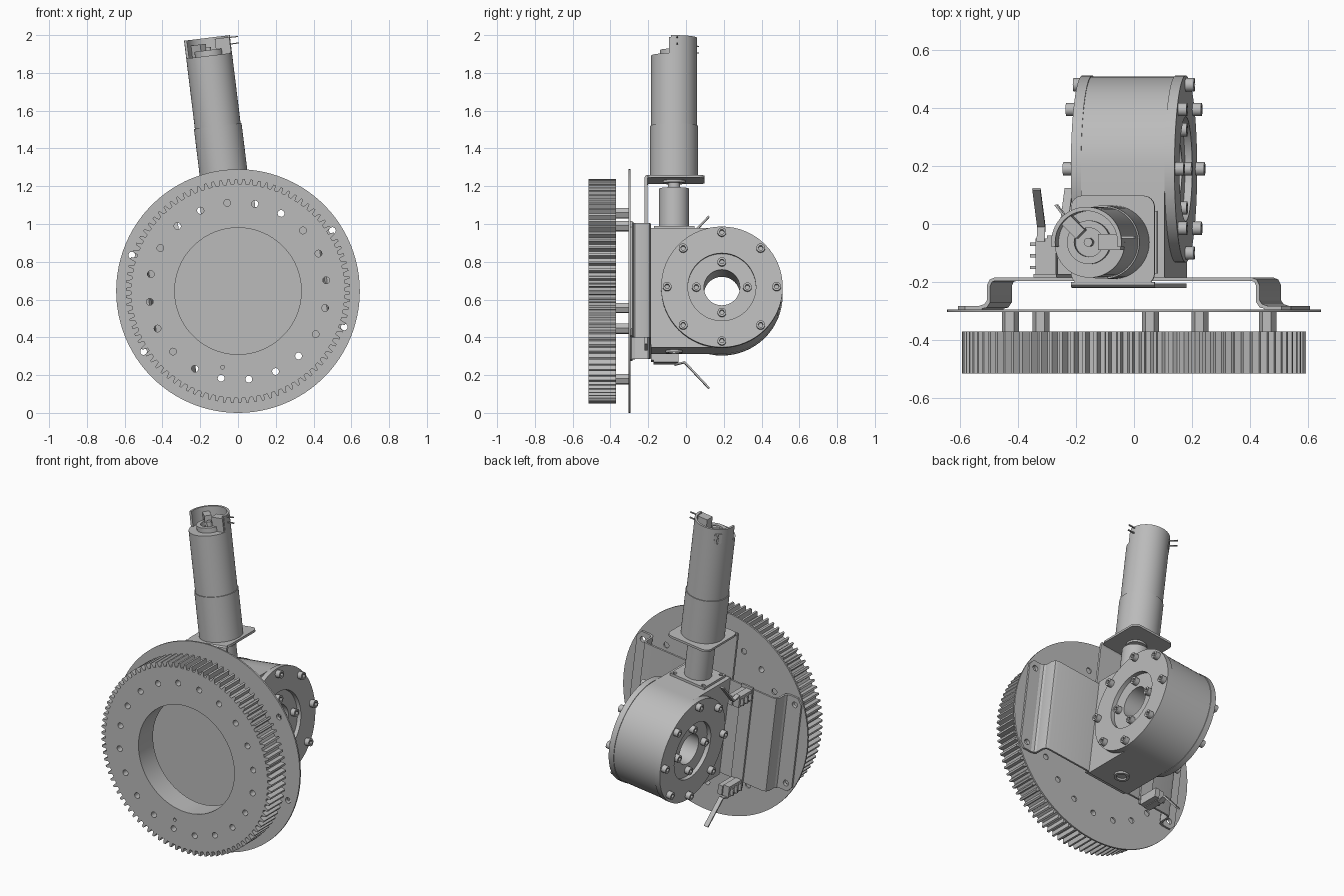
import bpy, bmesh, math
from math import pi, cos, sin, radians
from mathutils import Matrix

if "Cube" in bpy.data.objects:
    bpy.data.objects.remove(bpy.data.objects["Cube"])

grey = bpy.data.materials.new("machined_grey")
grey.use_nodes = True
grey.diffuse_color = (0.5, 0.5, 0.5, 1)
grey.node_tree.nodes["Principled BSDF"].inputs["Base Color"].default_value = (0.5, 0.5, 0.5, 1)

# The whole assembly leans about the wheel axle
TILT = Matrix.Translation((0, 0, 0.645)) @ Matrix.Rotation(radians(-7), 4, 'Y')

# Extrusion frames: profile (p, q) swept along t
FRONT = lambda p, q, t: (p, t, q)
SIDE = lambda p, q, t: (t, p, q)
UP = lambda p, q, t: (p, q, t)


def circle(r, cx=0, cy=0, n=48):
    return [(cx + r * cos(2 * pi * i / n), cy + r * sin(2 * pi * i / n)) for i in range(n)]


def rect(x0, x1, y0, y1):
    return [(x0, y0), (x1, y0), (x1, y1), (x0, y1)]


def rounded(x0, x1, y0, y1, r, n=6):
    pts = []
    for k, (x, y) in enumerate(rect(x0 + r, x1 - r, y0 + r, y1 - r)):
        for i in range(n + 1):
            a = pi + k * pi / 2 + i * pi / 2 / n
            pts.append((x + r * cos(a), y + r * sin(a)))
    return pts


def ring(r, count, cx=0, cy=0, start=0.0):
    return [(cx + r * cos(start + 2 * pi * i / count), cy + r * sin(start + 2 * pi * i / count))
            for i in range(count)]


def prism(name, frame, loops, a, b):
    """Sweep an outline (first loop) with holes (other loops) from a to b."""
    cu = bpy.data.curves.new(name, 'CURVE')
    cu.dimensions, cu.fill_mode, cu.extrude = '2D', 'BOTH', 0.5
    for pts in loops:
        sp = cu.splines.new('POLY')
        sp.points.add(len(pts) - 1)
        for pt, (x, y) in zip(sp.points, pts):
            pt.co = (x, y, 0, 1)
        sp.use_cyclic_u = True
    tmp = bpy.data.objects.new(name + "_tmp", cu)
    me = bpy.data.meshes.new_from_object(tmp)
    bpy.data.objects.remove(tmp)
    bpy.data.curves.remove(cu)
    bm = bmesh.new()
    bm.from_mesh(me)
    for v in bm.verts:
        v.co = frame(v.co.x, v.co.y, a + (b - a) * (v.co.z + 0.5))
    bmesh.ops.remove_doubles(bm, verts=bm.verts, dist=1e-5)
    bmesh.ops.recalc_face_normals(bm, faces=bm.faces)
    bm.to_mesh(me)
    bm.free()
    me.name = name
    me.materials.clear()
    me.materials.append(grey)
    me.shade_smooth()
    me.set_sharp_from_angle(angle=radians(30))
    ob = bpy.data.objects.new(name, me)
    ob.matrix_world = TILT
    bpy.context.scene.collection.objects.link(ob)
    return ob


# Gear wheel with a wide bore and a ring of holes
TEETH = 90
teeth = []
for i in range(TEETH):
    for f, r in ((-0.3, 0.566), (-0.14, 0.594), (0.14, 0.594), (0.3, 0.566)):
        a = 2 * pi * (i + f) / TEETH
        teeth.append((r * cos(a), r * sin(a)))
holes = [circle(0.018, x, y, 16) for x, y in ring(0.47, 20)]
pin_hole = circle(0.01, -0.13, -0.39, 12)
prism("gear_wheel", FRONT, [teeth, circle(0.335, n=72), pin_hole] + holes, -0.515, -0.37)

# Backing disc and hollow hexagonal standoffs
MOUNTS = [(sx * 0.535, sz * 0.257) for sx in (-1, 1) for sz in (-1, 1)]
mount_holes = [circle(0.018, x, y, 16) for x, y in MOUNTS]
prism("backing_disc", FRONT, [circle(0.645, n=96)] + holes + mount_holes, -0.304, -0.294)
for x, y in ring(0.47, 5, start=radians(54)):
    prism("standoff", FRONT, [circle(0.03, x, y, 6), circle(0.018, x, y, 16)], -0.37, -0.304)

# Hat-shaped mounting bracket: folded channel and two flanges
half = [(0.5, -0.294), (0.5, -0.282), (0.482, -0.276), (0.474, -0.264),
        (0.474, -0.212), (0.464, -0.192), (0.446, -0.184)]
inner = [(0.446, -0.196), (0.456, -0.2), (0.462, -0.214), (0.462, -0.27), (0.474, -0.288)]
mirror = lambda pts: [(-x, y) for x, y in reversed(pts)]
prism("bracket_channel", UP, [half + mirror(half) + mirror(inner)[::1] + inner], -0.305, 0.305)
for s in (-1, 1):
    outline = [(s * x, y) for x, y in ((0.49, -0.305), (0.55, -0.305), (0.578, -0.27),
                                       (0.578, 0.27), (0.55, 0.305), (0.49, 0.305))]
    prism("bracket_flange", FRONT,
          [outline] + [circle(0.018, x, y, 16) for x, y in MOUNTS if x * s > 0], -0.294, -0.282)

# Gearbox housing: square at the wheel side, round at the back
CY = 0.19
arc = [(CY + 0.318 * cos(a), 0.318 * sin(a)) for a in (-pi / 2 + pi * i / 32 for i in range(33))]
prism("gearbox_housing", SIDE,
      [[(-0.184, -0.318)] + arc + [(-0.184, 0.318)], circle(0.095, CY, 0)], -0.145, 0.145)


def socket_bolt(y, z, a, b):
    prism("cap_bolt", SIDE, [circle(0.023, y, z, 20), circle(0.013, y, z, 6)], a, b)


# Side covers with recessed hubs and cap bolts
for s in (-1, 1):
    prism("side_cover", SIDE, [circle(0.322, CY, 0, 64), circle(0.18, CY, 0)], s * 0.145, s * 0.18)
    prism("bearing_hub", SIDE, [circle(0.18, CY, 0), circle(0.095, CY, 0)], s * 0.145, s * 0.155)
    for y, z in ring(0.29, 8, CY):
        socket_bolt(y, z, s * 0.18, s * 0.21)
    for y, z in ring(0.135, 4, CY):
        socket_bolt(y, z, s * 0.155, s * 0.185)

# Top plate, coupling, shaft, and the drain ring below
MY = -0.063
prism("coupling_plate", UP, [rect(-0.12, 0.12, -0.17, 0.045)]
      + [circle(0.012, x, y, 12) for x in (-0.1, 0.1) for y in (-0.15, 0.025)], 0.318, 0.333)
prism("coupling", UP, [circle(0.08, 0, MY)], 0.333, 0.545)
prism("motor_shaft", UP, [circle(0.032, 0, MY, 24)], 0.545, 0.6)
prism("drain_ring", UP, [circle(0.045, 0, MY, 24), circle(0.03, 0, MY, 24)], -0.33, -0.318)

# Motor bracket: upright sheet and rounded shelf
prism("motor_upright", FRONT, [rect(-0.145, 0.145, -0.3, 0.58)], -0.22, -0.205)
prism("motor_shelf", UP, [rounded(-0.145, 0.145, -0.21, 0.098, 0.04)], 0.588, 0.602)
prism("shelf_bend", SIDE, [[(-0.22, 0.58), (-0.205, 0.58), (-0.2, 0.588), (-0.2, 0.602),
                            (-0.21, 0.602), (-0.218, 0.594)]], -0.145, 0.145)

# Motor: gearhead, can, end cap and rear shell
prism("motor_flange", UP, [circle(0.06, 0, MY)], 0.575, 0.588)
prism("motor_gearhead", UP, [circle(0.127, 0, MY, 64)], 0.602, 0.88)
prism("motor_can", UP, [circle(0.122, 0, MY, 64)], 0.88, 1.255)
prism("motor_end_cap", UP, [circle(0.075, 0, MY), circle(0.05, 0, MY)], 1.255, 1.285)
prism("motor_pivot", UP, [circle(0.015, 0, MY, 16)], 1.255, 1.3)
sweep = [radians(-8 + 196 * i / 40) for i in range(41)]
shell = [(r * cos(a), MY + r * sin(a)) for r, angles in ((0.122, sweep), (0.108, sweep[::-1]))
         for a in angles]
prism("motor_rear_shell", UP, [shell], 1.255, 1.35)

# Electrical terminals and pins
prism("terminal_block", UP, [rect(0.04, 0.118, -0.09, -0.035)], 1.255, 1.34)
prism("terminal_block", UP, [[(-0.1, 0.01), (-0.07, 0.04), (-0.01, -0.02), (-0.04, -0.05)]], 1.255, 1.32)
for t in (1.3, 1.335):
    prism("terminal_pin", UP, [rect(0.11, 0.165, -0.05, -0.042)], t, t + 0.006)
    prism("terminal_pin", UP, [[(-0.08, 0.02), (-0.115, 0.065), (-0.107, 0.068), (-0.073, 0.024)]],
          t - 0.02, t - 0.014)

# Limit switches on a strip beside the gearbox
prism("switch_strip", FRONT, [rect(-0.31, -0.23, -0.34, 0.32)], -0.184, -0.172)
for s, w in ((-1, -0.32), (1, 0.27)):
    prism("switch_body", SIDE, [rect(-0.172, -0.05, w - 0.035, w + 0.035)], -0.305, -0.265)
    prism("switch_bracket", SIDE, [rect(-0.172, -0.04, w - 0.03, w + 0.03)], -0.265, -0.235)
    tip = w + s * 0.16
    prism("switch_lever", SIDE, [[(-0.06, w + s * 0.035), (-0.005, w + s * 0.02), (0.125, tip),
                                  (0.118, tip + s * 0.006), (-0.01, w + s * 0.03),
                                  (-0.06, w + s * 0.043)]], -0.3, -0.272)
    for y in (-0.15, -0.11, -0.07):
        prism("switch_tab", SIDE, [rect(y - 0.006, y + 0.006, w - 0.02, w + 0.02)], -0.325, -0.305)
